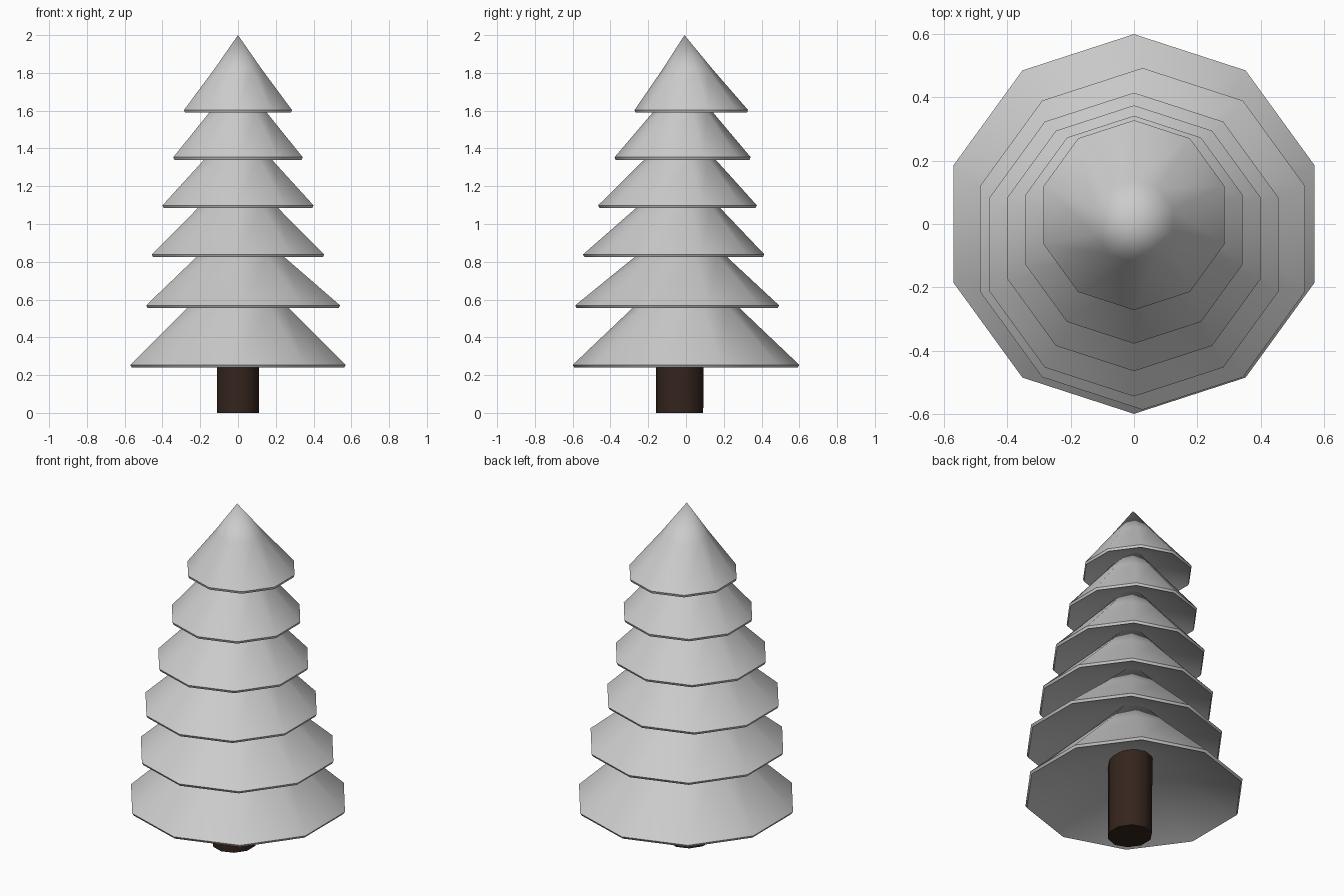
import bpy, bmesh, math

if "Cube" in bpy.data.objects:
    bpy.data.objects.remove(bpy.data.objects["Cube"])

SIDES = 10


def loft(name, rings, bottom_tip, top_tip):
    """Skin ten-sided rings (cx, cy, rx, ry, z), closing both ends on tip points."""
    bm = bmesh.new()
    loops = []
    for cx, cy, rx, ry, z in rings:
        loops.append([bm.verts.new((cx + rx * math.cos(math.pi / 2 + k * math.tau / SIDES),
                                    cy + ry * math.sin(math.pi / 2 + k * math.tau / SIDES), z))
                      for k in range(SIDES)])
    low, high = bm.verts.new(bottom_tip), bm.verts.new(top_tip)
    for k in range(SIDES):
        n = (k + 1) % SIDES
        for a, b in zip(loops, loops[1:]):
            bm.faces.new((a[k], a[n], b[n], b[k]))
        bm.faces.new((loops[0][n], loops[0][k], low))
        bm.faces.new((loops[-1][k], loops[-1][n], high))
    bmesh.ops.recalc_face_normals(bm, faces=bm.faces)
    mesh = bpy.data.meshes.new(name)
    bm.to_mesh(mesh)
    bm.free()
    obj = bpy.data.objects.new(name, mesh)
    bpy.context.collection.objects.link(obj)
    bpy.ops.object.select_all(action='DESELECT')
    obj.select_set(True)
    bpy.context.view_layer.objects.active = obj
    bpy.ops.object.shade_smooth_by_angle(angle=math.radians(40))
    return obj


# Branch tiers: rim radius, rim centre x, y, rim height, tip y, tip height
tiers = [
    (0.60, 0.0, 0.0, 0.24, 0.0, 0.84),
    (0.54, 0.027, -0.047, 0.555, -0.01, 1.05),
    (0.48, 0.0, -0.065, 0.825, -0.02, 1.31),
    (0.42, 0.0, -0.045, 1.085, -0.02, 1.55),
    (0.36, 0.0, -0.018, 1.34, -0.015, 1.79),
    (0.30, 0.0, 0.028, 1.59, -0.008, 2.0),
]
for i, (r, cx, cy, z, ty, tz) in enumerate(tiers):
    lip = z + 0.014
    t = 0.55  # slightly concave slope
    mid = (cx * (1 - t), cy + (ty - cy) * t, r * 0.435, r * 0.435, lip + (tz - lip) * t)
    rings = [(cx, cy, r * 0.985, r * 0.985, z), (cx, cy, r, r, lip), mid]
    loft(f"branch_tier_{i + 1}", rings, (cx, cy, z + r * 0.45), (0, ty, tz))

# Trunk, running up into the hollow of the lowest tier
trunk = loft("trunk",
             [(0, -0.034, 0.117, 0.125, 0.0), (0, -0.031, 0.117, 0.128, 0.5)],
             (0, -0.034, 0.0), (0, -0.031, 0.5))
bark = bpy.data.materials.new("bark")
bark.diffuse_color = (0.035, 0.018, 0.012, 1)
bark.use_nodes = True
bark.node_tree.nodes["Principled BSDF"].inputs["Base Color"].default_value = bark.diffuse_color
trunk.data.materials.append(bark)
